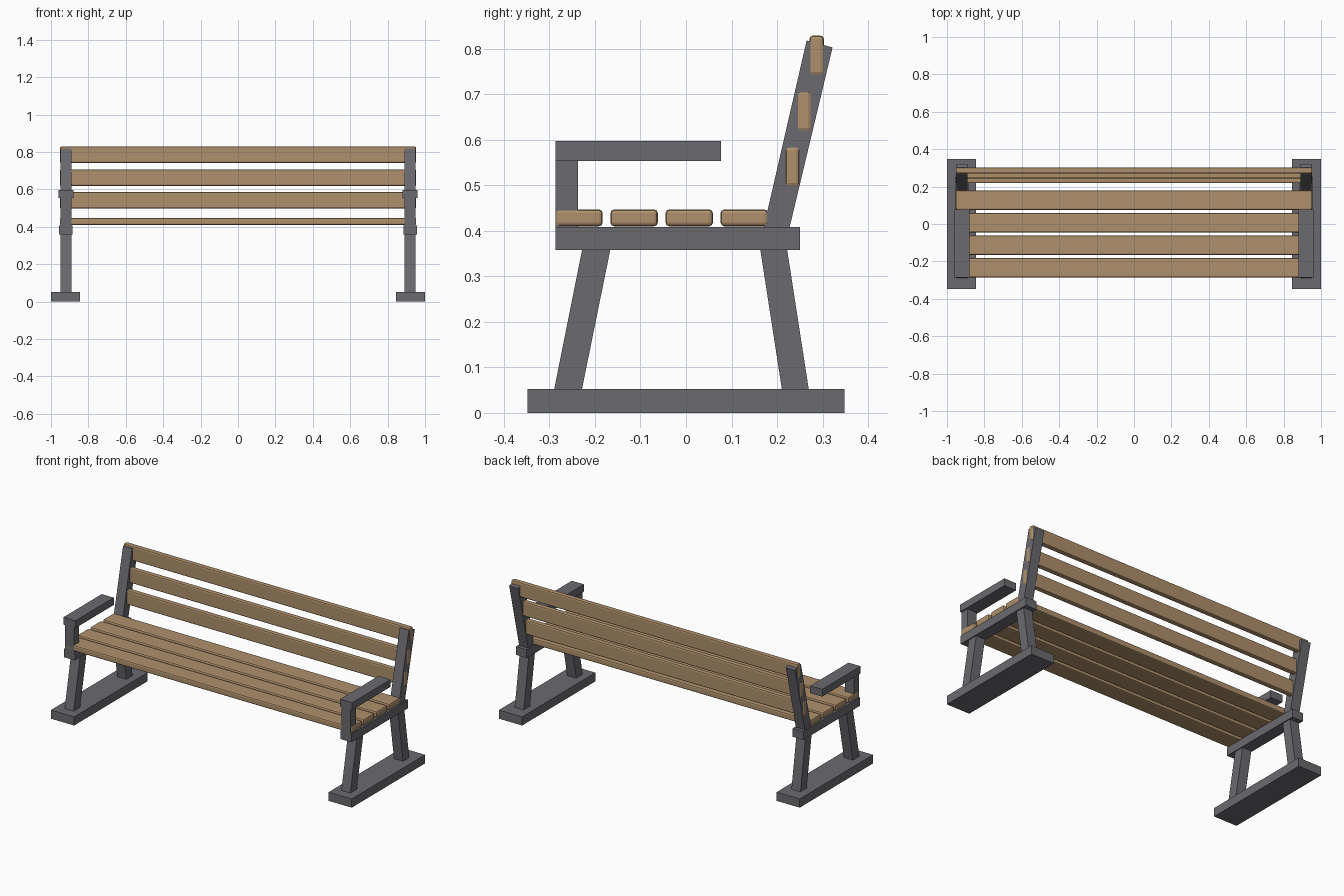
import bpy
import bmesh

cube = bpy.data.objects.get("Cube")
if cube:
    bpy.data.objects.remove(cube, do_unlink=True)


def make_material(name, color):
    mat = bpy.data.materials.new(name)
    mat.use_nodes = True
    mat.diffuse_color = color
    mat.node_tree.nodes["Principled BSDF"].inputs["Base Color"].default_value = color
    return mat


wood = make_material("warm wood", (0.43, 0.28, 0.15, 1))
metal = make_material("dark grey metal", (0.145, 0.142, 0.158, 1))


def extrude_profile(name, profile, x0, x1, mat, bevel=0):
    """Extrude a (y, z) outline along x, optionally rounding its edges."""
    bm = bmesh.new()
    face = bm.faces.new([bm.verts.new((x0, y, z)) for y, z in profile])
    geom = bmesh.ops.extrude_face_region(bm, geom=[face])["geom"]
    verts = [v for v in geom if isinstance(v, bmesh.types.BMVert)]
    bmesh.ops.translate(bm, verts=verts, vec=(x1 - x0, 0, 0))
    if bevel:
        bmesh.ops.bevel(bm, geom=bm.edges[:], offset=bevel, segments=2,
                        profile=0.5, affect="EDGES")
    bmesh.ops.recalc_face_normals(bm, faces=bm.faces[:])
    mesh = bpy.data.meshes.new(name)
    bm.to_mesh(mesh)
    bm.free()
    mesh.materials.append(mat)
    obj = bpy.data.objects.new(name, mesh)
    bpy.context.collection.objects.link(obj)
    return obj


def rect(y0, y1, z0, z1):
    return [(y0, z0), (y1, z0), (y1, z1), (y0, z1)]


# End frames: outline, inner x and outer x of each part
frame_parts = {
    "foot": (rect(-0.348, 0.348, 0, 0.052), 0.846, 1.0),
    "front_leg": ([(-0.29, 0.05), (-0.229, 0.05), (-0.166, 0.36), (-0.228, 0.36)], 0.89, 0.95),
    "rear_leg": ([(0.211, 0.05), (0.27, 0.05), (0.222, 0.36), (0.163, 0.36)], 0.89, 0.95),
    "seat_rail": (rect(-0.287, 0.25, 0.358, 0.408), 0.884, 0.956),
    "arm_post": (rect(-0.287, -0.237, 0.405, 0.555), 0.89, 0.95),
    "armrest": (rect(-0.287, 0.077, 0.553, 0.597), 0.88, 0.96),
    "back_post": ([(0.17, 0.405), (0.227, 0.405), (0.322, 0.803), (0.265, 0.818)], 0.89, 0.95),
}
for part, (outline, inner, outer) in frame_parts.items():
    extrude_profile("left_" + part, outline, inner, outer, metal)
    extrude_profile("right_" + part, outline, -outer, -inner, metal)

# Seat slats
for i in range(4):
    y = -0.235 + i * 0.121
    extrude_profile(f"seat_slat_{i + 1}", rect(y - 0.052, y + 0.052, 0.41, 0.447),
                    -0.953, 0.953, wood, 0.008)

# Backrest slats
for i, (y, z) in enumerate([(0.234, 0.541), (0.26, 0.662), (0.287, 0.785)]):
    extrude_profile(f"back_slat_{i + 1}", rect(y - 0.016, y + 0.016, z - 0.044, z + 0.044),
                    -0.953, 0.953, wood, 0.008)
